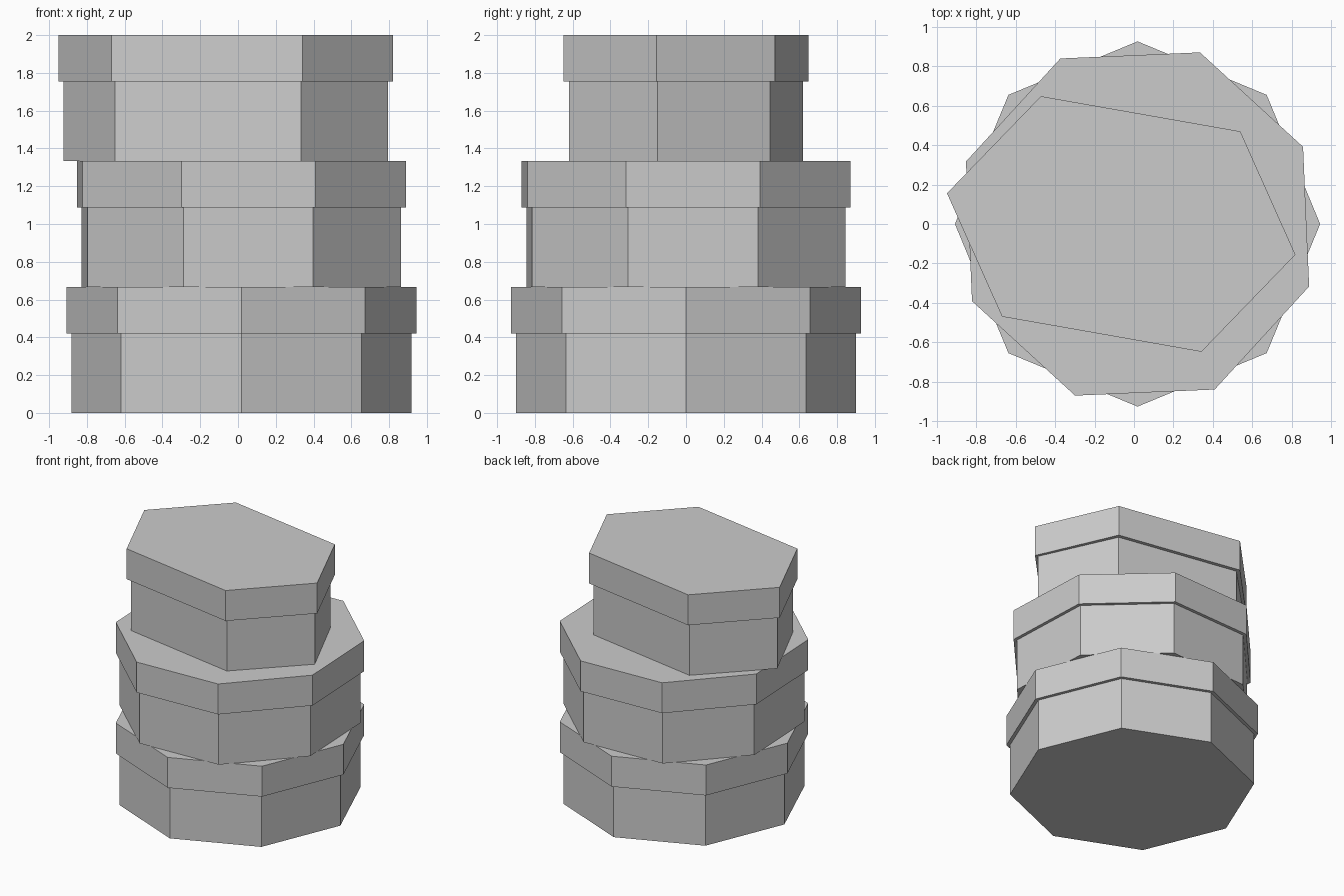
import bpy, bmesh
from math import cos, sin, pi, radians
from mathutils import Matrix

if "Cube" in bpy.data.objects:
    bpy.data.objects.remove(bpy.data.objects["Cube"])


def prism(name, outline, z0, z1, center, turn):
    """Extrude a closed outline from z0 to z1, turned about its centre."""
    bm = bmesh.new()
    face = bm.faces.new([bm.verts.new((x, y, z0)) for x, y in outline])
    top = bmesh.ops.extrude_face_region(bm, geom=[face], use_keep_orig=True)
    verts = [g for g in top["geom"] if isinstance(g, bmesh.types.BMVert)]
    bmesh.ops.translate(bm, verts=verts, vec=(0, 0, z1 - z0))
    bmesh.ops.transform(bm, verts=bm.verts,
                        matrix=Matrix.Translation((center, 0, 0))
                        @ Matrix.Rotation(radians(turn), 4, 'Z'))
    bmesh.ops.recalc_face_normals(bm, faces=bm.faces)
    mesh = bpy.data.meshes.new(name)
    bm.to_mesh(mesh)
    bm.free()
    bpy.context.collection.objects.link(bpy.data.objects.new(name, mesh))


def octagon(r):
    return [(r * cos(i * pi / 4), r * sin(i * pi / 4)) for i in range(8)]


def hexagon(tip, x, y):
    return [(tip, 0), (x, y), (-x, y), (-tip, 0), (-x, -y), (x, -y)]


# Each tier: body outline, wider rim outline, centre x, turn in degrees
tiers = [
    ("bottom", octagon(0.90), octagon(0.927), 0.018, 0),
    ("middle", octagon(0.90), octagon(0.927), 0.018, 25),
    ("top", hexagon(0.873, 0.499, 0.54), hexagon(0.898, 0.514, 0.568), -0.065, -10),
]
TIER, BODY = 2 / 3, 0.42
for i, (name, body, rim, cx, turn) in enumerate(tiers):
    z = i * TIER
    prism(name + "_tier_body", body, z, z + BODY, cx, turn)
    prism(name + "_tier_rim", rim, z + BODY, z + TIER, cx, turn)
